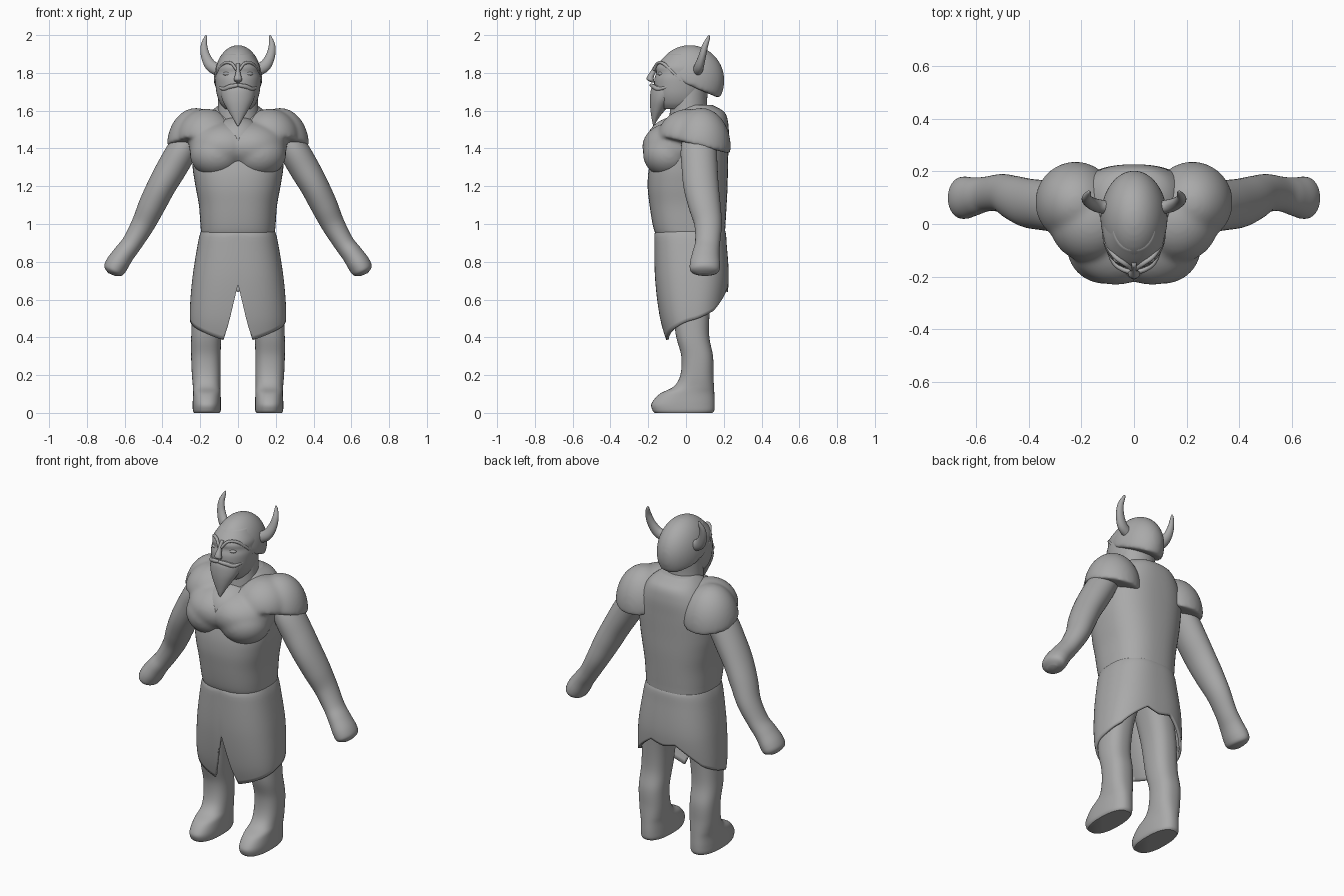
import bpy, bmesh, math
from mathutils import Vector, Matrix

cube = bpy.data.objects.get("Cube")
if cube:
    bpy.data.objects.remove(cube, do_unlink=True)

clay = bpy.data.materials.new("grey clay")
clay.use_nodes = True
grey = (0.4, 0.4, 0.4, 1)
clay.diffuse_color = grey
for node in clay.node_tree.nodes:
    if node.type == "BSDF_PRINCIPLED":
        node.inputs["Base Color"].default_value = grey


def finish(name, bm):
    bmesh.ops.recalc_face_normals(bm, faces=bm.faces[:])
    for f in bm.faces:
        f.smooth = True
    mesh = bpy.data.meshes.new(name)
    bm.to_mesh(mesh)
    bm.free()
    mesh.materials.append(clay)
    obj = bpy.data.objects.new(name, mesh)
    bpy.context.scene.collection.objects.link(obj)
    return obj


def spline(rows, steps=6):
    """Catmull-Rom interpolation of equal-length tuples."""
    out = []
    n = len(rows)
    for i in range(n - 1):
        p = [rows[max(0, min(n - 1, i + k))] for k in (-1, 0, 1, 2)]
        for s in range(steps):
            t = s / steps
            out.append([0.5 * (2 * b + (c - a) * t + (2 * a - 5 * b + 4 * c - d) * t * t
                               + (3 * b - a - 3 * c + d) * t ** 3) for a, b, c, d in zip(*p)])
    return out + [list(rows[-1])]


def power(v, e):
    return math.copysign(abs(v) ** (2 / e), v)


def loft(name, sections, side=1, tilt=False, e=2.0, n=40):
    """Skin rings (x, y, z, half width, half depth); tilted rings follow the path."""
    rows = spline(sections)
    mids = [Vector((r[0] * side, r[1], r[2])) for r in rows]
    bm = bmesh.new()
    rings = []
    for i, r in enumerate(rows):
        u, v = Vector((1, 0, 0)), Vector((0, 1, 0))
        if tilt:
            t = (mids[min(i + 1, len(mids) - 1)] - mids[max(i - 1, 0)]).normalized()
            u = v.cross(t).normalized()
            v = t.cross(u)
        ring = []
        for k in range(n):
            a = math.tau * k / n
            ring.append(bm.verts.new(mids[i] + u * power(math.cos(a), e) * max(r[3], 0.001)
                                     + v * power(math.sin(a), e) * max(r[4], 0.001)))
        rings.append(ring)
    for lo, hi in zip(rings, rings[1:]):
        for k in range(n):
            j = (k + 1) % n
            bm.faces.new((lo[k], lo[j], hi[j], hi[k]))
    bm.faces.new(rings[0])
    bm.faces.new(rings[-1])
    return finish(name, bm)


def bands(rows):
    """(z, x, half width, front y, back y) to loft sections."""
    return [(x, (f + b) / 2, z, w, (b - f) / 2) for z, x, w, f, b in rows]


def ellipsoid(bm, centre, radii, floor=None):
    part = bmesh.new()
    bmesh.ops.create_uvsphere(part, u_segments=40, v_segments=28, radius=1,
                              matrix=Matrix.Translation(centre) @ Matrix.Diagonal((*radii, 1)))
    if floor:
        point, normal = floor
        geom = part.verts[:] + part.edges[:] + part.faces[:]
        cut = bmesh.ops.bisect_plane(part, geom=geom, plane_co=point, plane_no=normal, clear_inner=True)
        edges = [g for g in cut["geom_cut"] if isinstance(g, bmesh.types.BMEdge)]
        bmesh.ops.contextual_create(part, geom=edges)
    tmp = bpy.data.meshes.new("part")
    part.to_mesh(tmp)
    part.free()
    bm.from_mesh(tmp)
    bpy.data.meshes.remove(tmp)


def blend(obj, iterations):
    remesh = obj.modifiers.new("blend", "REMESH")
    remesh.mode = "VOXEL"
    remesh.voxel_size = 0.009
    remesh.use_smooth_shade = True
    soften = obj.modifiers.new("soften", "SMOOTH")
    soften.factor = 0.5
    soften.iterations = iterations


# torso
loft("torso", bands([
    (0.92, 0, 0.18, -0.14, 0.19), (0.95, 0, 0.194, -0.162, 0.205), (1.0, 0, 0.199, -0.177, 0.209),
    (1.1, 0, 0.207, -0.193, 0.215), (1.2, 0, 0.225, -0.203, 0.22), (1.3, 0, 0.24, -0.195, 0.222),
    (1.42, 0, 0.24, -0.16, 0.225), (1.52, 0, 0.2, -0.1, 0.225), (1.59, 0, 0.15, -0.05, 0.205),
    (1.63, 0, 0.1, -0.02, 0.14)]), e=2.5, n=56)

# chest and shoulder mantle, blended into one skin
bm = bmesh.new()
hem_plane = ((0, 0.08, 1.41), (0, 0.25, 1))
for s in (1, -1):
    ellipsoid(bm, (0.222 * s, 0.08, 1.41), (0.155, 0.157, 0.205), hem_plane)
    ellipsoid(bm, (0.165 * s, 0.015, 1.455), (0.16, 0.165, 0.155), hem_plane)
    ellipsoid(bm, (0.11 * s, -0.09, 1.37), (0.145, 0.138, 0.125))
    ellipsoid(bm, (0.07 * s, -0.045, 1.41), (0.19, 0.187, 0.135))
mantle = finish("chest_mantle", bm)
blend(mantle, 22)

# V neckline opening
bm = bmesh.new()
loops = [[bm.verts.new((x, y, z)) for x, z in ((0, 1.44), (0.095, 1.63), (-0.095, 1.63))] for y in (-0.4, -0.03)]
bm.faces.new(loops[0])
bm.faces.new(loops[1])
for k in range(3):
    j = (k + 1) % 3
    bm.faces.new((loops[0][k], loops[0][j], loops[1][j], loops[1][k]))
cutter = finish("neckline_cutter", bm)
cutter.hide_render = True
cutter.hide_viewport = True
opening = mantle.modifiers.new("neckline", "BOOLEAN")
opening.operation = "DIFFERENCE"
opening.object = cutter
bm = bmesh.new()
ellipsoid(bm, (0, -0.045, 1.425), (0.15, 0.168, 0.145))
finish("undershirt", bm)

# skirt with a front slit and a hem that rises behind
shape = spline([(0.975, 0.19, -0.15, 0.2), (0.955, 0.198, -0.165, 0.21), (0.9, 0.212, -0.168, 0.215),
                (0.7, 0.243, -0.163, 0.226), (0.5, 0.255, -0.138, 0.2), (0.36, 0.235, -0.1, 0.17)], 12)
hem = [(0, 0.68), (0.04, 0.6), (0.12, 0.48), (0.24, 0.385), (0.8, 0.43), (1.57, 0.49), (2.2, 0.54), (2.9, 0.66),
       (3.15, 0.64)]


def lookup(table, v):
    for p, q in zip(table, table[1:]):
        if min(p[0], q[0]) <= v <= max(p[0], q[0]):
            t = (v - p[0]) / (q[0] - p[0])
            return [a + (b - a) * t for a, b in zip(p, q)]
    return table[-1]


bm = bmesh.new()
columns = []
for k in range(128):
    a = math.tau * k / 128
    low = lookup(hem, min(a, math.tau - a))[1]
    column = []
    for i in range(25):
        z = 0.975 + (low - 0.975) * i / 24
        _, w, front, back = lookup(shape, z)
        column.append(bm.verts.new((w * power(math.sin(a), 2.5),
                                    (front + back) / 2 - (back - front) / 2 * power(math.cos(a), 2.5), z)))
    columns.append(column)
for k in range(128):
    p, q = columns[k], columns[(k + 1) % 128]
    for i in range(24):
        bm.faces.new((p[i], q[i], q[i + 1], p[i + 1]))
skirt = finish("skirt", bm)
thick = skirt.modifiers.new("cloth", "SOLIDIFY")
thick.thickness = 0.014
thick.offset = -1

for label, s in (("left", 1), ("right", -1)):
    # limbs and horns
    loft(label + "_leg", bands([
        (0.8, 0.1, 0.09, -0.08, 0.15), (0.6, 0.15, 0.085, -0.07, 0.13), (0.42, 0.167, 0.08, -0.055, 0.122),
        (0.3, 0.17, 0.078, -0.025, 0.143), (0.2, 0.168, 0.076, -0.03, 0.145), (0.14, 0.166, 0.073, -0.065, 0.148),
        (0.1, 0.165, 0.073, -0.14, 0.15), (0.05, 0.165, 0.075, -0.182, 0.152), (0.015, 0.165, 0.074, -0.178, 0.15),
        (0, 0.165, 0.068, -0.165, 0.14)]), s, e=2.4)
    loft(label + "_arm", [
        (0.23, 0.08, 1.5, 0.06, 0.08), (0.29, 0.068, 1.4, 0.078, 0.095), (0.348, 0.072, 1.3, 0.08, 0.095),
        (0.405, 0.08, 1.2, 0.075, 0.093), (0.455, 0.098, 1.1, 0.071, 0.085), (0.502, 0.117, 1.0, 0.062, 0.073),
        (0.56, 0.114, 0.9, 0.054, 0.066), (0.605, 0.105, 0.84, 0.056, 0.072), (0.642, 0.1, 0.785, 0.06, 0.08),
        (0.66, 0.1, 0.75, 0.052, 0.073), (0.668, 0.1, 0.732, 0.018, 0.035)], s, tilt=True)
    loft(label + "_horn", [
        (0.09, 0.06, 1.81, 0.032, 0.026), (0.14, 0.07, 1.835, 0.031, 0.025), (0.17, 0.085, 1.885, 0.025, 0.02),
        (0.18, 0.1, 1.94, 0.018, 0.016), (0.172, 0.118, 1.985, 0.009, 0.009), (0.168, 0.121, 2.0, 0.002, 0.002)],
        s, tilt=True, n=20)
    # facial details
    loft(label + "_brow", [
        (0.008, -0.17, 1.815, 0.007, 0.009), (0.035, -0.151, 1.85, 0.008, 0.009), (0.075, -0.121, 1.85, 0.008, 0.009),
        (0.107, -0.07, 1.805, 0.008, 0.009), (0.117, -0.03, 1.76, 0.004, 0.005)], s, tilt=True, n=14)
    loft(label + "_moustache", [
        (0.0, -0.184, 1.735, 0.009, 0.009), (0.04, -0.173, 1.728, 0.012, 0.01), (0.078, -0.142, 1.715, 0.01, 0.01),
        (0.11, -0.07, 1.735, 0.004, 0.005)], s, tilt=True, n=14)
    bm = bmesh.new()
    ellipsoid(bm, (0.052 * s, -0.132, 1.795), (0.028, 0.018, 0.012))
    finish(label + "_eye", bm)

# head
loft("neck", bands([(1.54, 0, 0.115, -0.09, 0.13), (1.6, 0, 0.108, -0.085, 0.115),
                    (1.66, 0, 0.106, -0.08, 0.112), (1.74, 0, 0.105, -0.08, 0.12)]))
loft("face", bands([
    (1.61, 0, 0.07, -0.13, 0.05), (1.64, 0, 0.095, -0.15, 0.08), (1.69, 0, 0.113, -0.165, 0.1),
    (1.76, 0, 0.121, -0.168, 0.12), (1.8, 0, 0.119, -0.158, 0.13), (1.84, 0, 0.113, -0.155, 0.13),
    (1.9, 0, 0.08, -0.1, 0.1)]), e=2.2)
loft("nose", [(0, -0.15, 1.85, 0.01, 0.012), (0, -0.172, 1.81, 0.011, 0.015), (0, -0.188, 1.78, 0.018, 0.018),
              (0, -0.188, 1.762, 0.022, 0.018), (0, -0.175, 1.75, 0.01, 0.01)], n=20)
loft("beard", bands([
    (1.74, 0, 0.08, -0.172, -0.02), (1.71, 0, 0.092, -0.186, -0.03), (1.66, 0, 0.084, -0.191, -0.06),
    (1.61, 0, 0.058, -0.189, -0.105), (1.56, 0, 0.028, -0.182, -0.145), (1.52, 0, 0.004, -0.174, -0.168)]))

# helmet dome with a slanted, rounded rim
bm = bmesh.new()
ellipsoid(bm, (0, 0.02, 1.76), (0.128, 0.184, 0.188), ((0, 0, 1.74), (0, 0.42, 1)))
blend(finish("helmet", bm), 20)

bpy.ops.object.select_all(action="DESELECT")
for name in ("torso", "left_leg", "right_leg"):
    obj = bpy.data.objects[name]
    obj.select_set(True)
    bpy.context.view_layer.objects.active = obj
bpy.ops.object.shade_smooth_by_angle(angle=math.radians(50))
